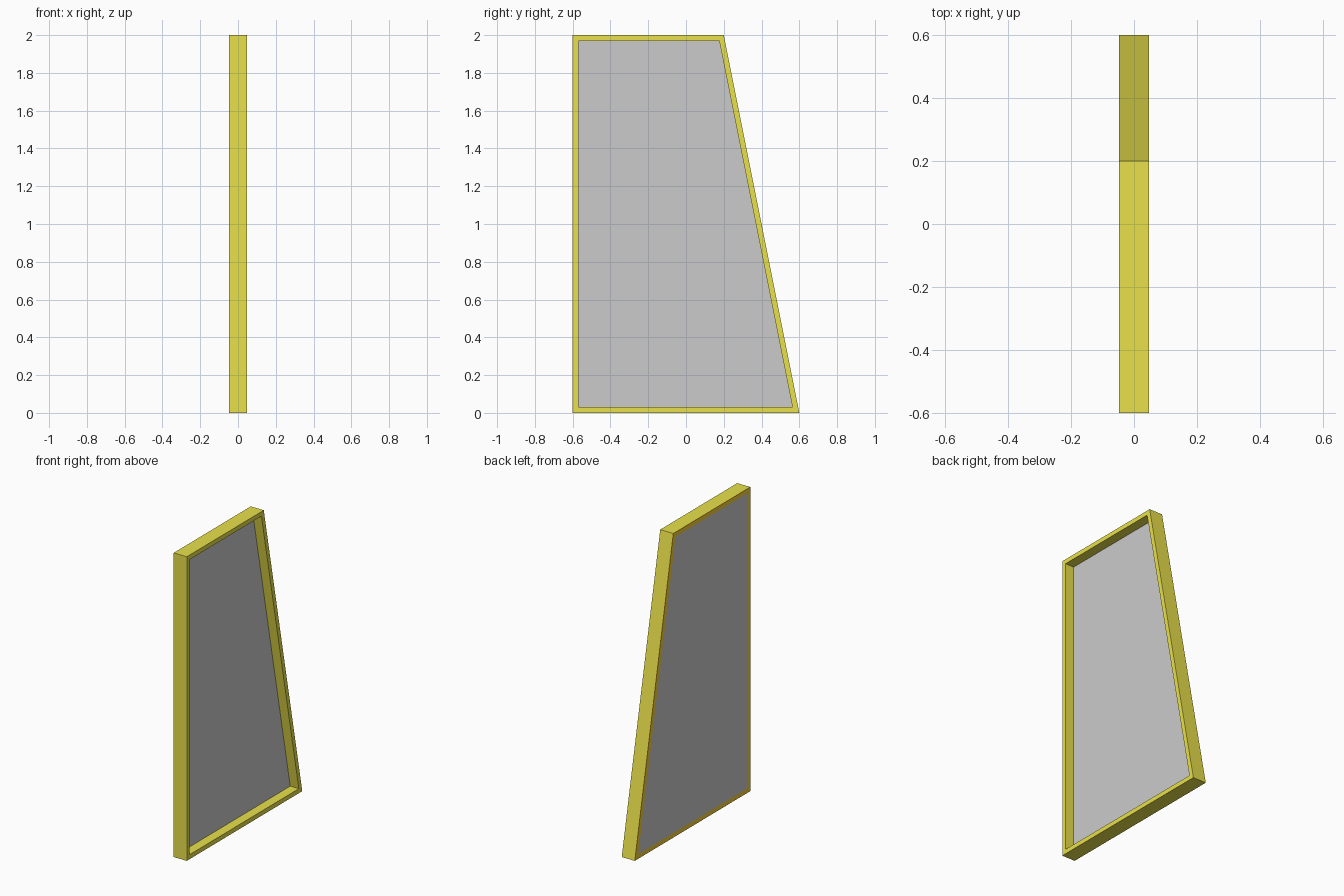
import bpy, bmesh

if "Cube" in bpy.data.objects:
    bpy.data.objects.remove(bpy.data.objects["Cube"])

# Tapered outline in (y, z) and its inner offset (rim about 0.03 wide)
OUTER = [(-0.6, 0.0), (0.6, 0.0), (0.2, 2.0), (-0.6, 2.0)]
INNER = [(-0.57, 0.03), (0.564, 0.03), (0.176, 1.97), (-0.57, 1.97)]
X_BACK, X_TRIM, X_PANEL, X_FRONT = -0.0475, -0.044, -0.015, 0.0475


def material(name, color):
    m = bpy.data.materials.new(name)
    m.diffuse_color = (*color, 1)
    m.use_nodes = True
    m.node_tree.nodes["Principled BSDF"].inputs["Base Color"].default_value = m.diffuse_color
    return m


def finish(name, bm, mat=None):
    bmesh.ops.recalc_face_normals(bm, faces=bm.faces)
    mesh = bpy.data.meshes.new(name)
    bm.to_mesh(mesh)
    bm.free()
    if mat:
        mesh.materials.append(mat)
    obj = bpy.data.objects.new(name, mesh)
    bpy.context.collection.objects.link(obj)
    return obj


def ring(name, x0, x1, mat):
    """Mitred frame between the outer and inner outlines."""
    bm = bmesh.new()
    loops = [[bm.verts.new((x, y, z)) for y, z in prof]
             for x, prof in ((x0, OUTER), (x1, OUTER), (x1, INNER), (x0, INNER))]
    for a, b in zip(loops, loops[1:] + loops[:1]):
        for i in range(4):
            j = (i + 1) % 4
            bm.faces.new((a[i], a[j], b[j], b[i]))
    return finish(name, bm, mat)


def slab(name, profile, x0, x1):
    """Extruded plate filling an outline."""
    bm = bmesh.new()
    face = bm.faces.new([bm.verts.new((x0, y, z)) for y, z in profile])
    ext = bmesh.ops.extrude_face_region(bm, geom=[face], use_keep_orig=True)
    verts = [v for v in ext["geom"] if isinstance(v, bmesh.types.BMVert)]
    bmesh.ops.translate(bm, verts=verts, vec=(x1 - x0, 0, 0))
    return finish(name, bm)


yellow = material("yellow_frame", (0.81, 0.75, 0.07))
orange = material("orange_trim", (0.95, 0.63, 0.04))

# Yellow outer frame, orange rear edge, grey inset panel
ring("frame", X_TRIM, X_FRONT, yellow)
ring("back_trim", X_BACK, X_TRIM, orange)
slab("panel", INNER, X_BACK, X_PANEL)
